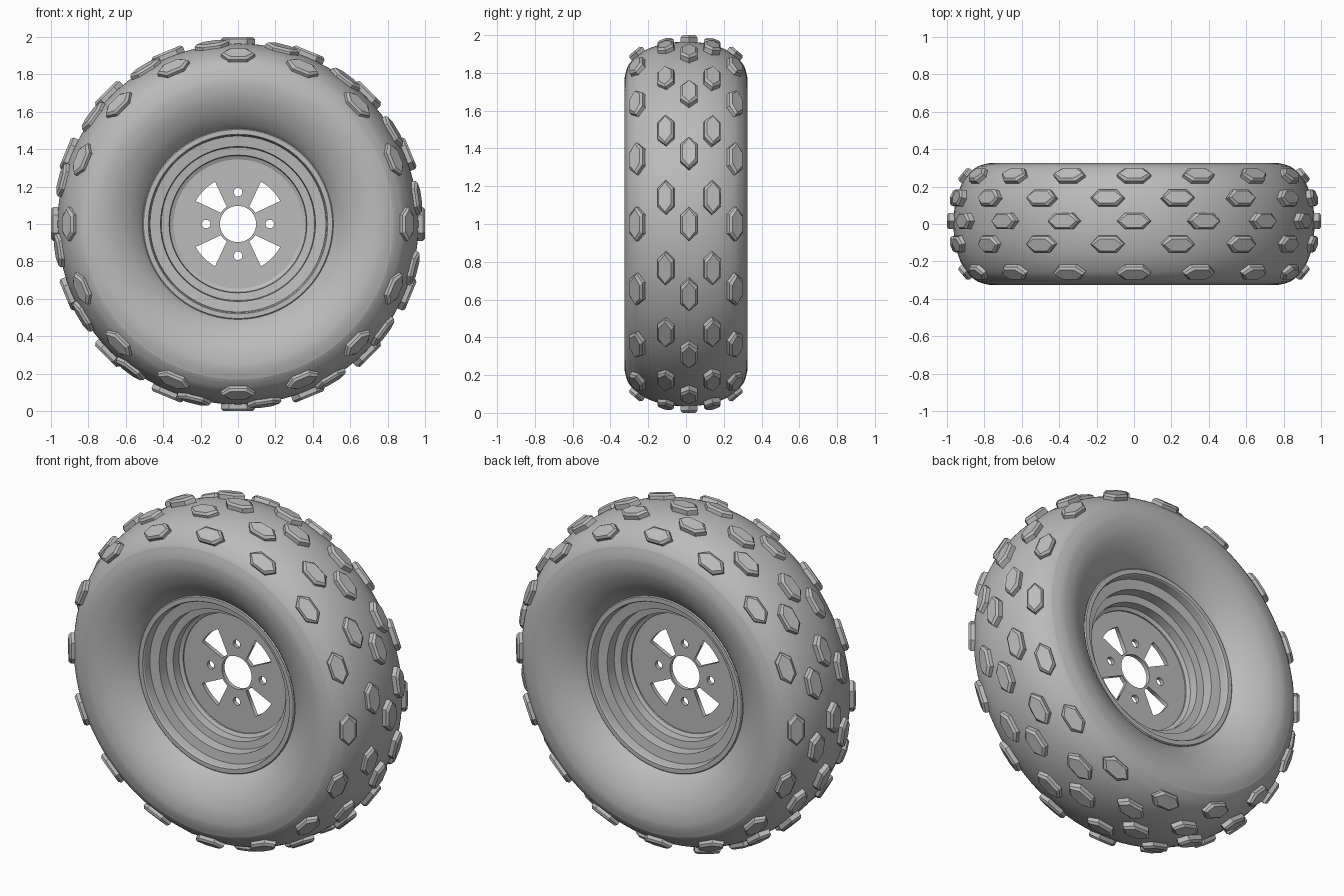
import bpy, bmesh, math
from mathutils import Matrix, Vector

cube = bpy.data.objects.get("Cube")
if cube:
    bpy.data.objects.remove(cube, do_unlink=True)

CENTRE = Vector((0, 0, 1))
SEGMENTS = 96

grey = bpy.data.materials.new("plain_grey")
grey.use_nodes = True
grey.diffuse_color = (0.5, 0.5, 0.5, 1)
grey.node_tree.nodes["Principled BSDF"].inputs["Base Color"].default_value = (0.5, 0.5, 0.5, 1)


def finish(name, bm, smooth_angle=None):
    """Turn a bmesh into a named object, optionally smooth shaded."""
    mesh = bpy.data.meshes.new(name)
    bm.to_mesh(mesh)
    bm.free()
    mesh.materials.append(grey)
    obj = bpy.data.objects.new(name, mesh)
    bpy.context.collection.objects.link(obj)
    obj.location = CENTRE
    if smooth_angle:
        bpy.ops.object.select_all(action="DESELECT")
        obj.select_set(True)
        bpy.context.view_layer.objects.active = obj
        bpy.ops.object.shade_smooth_by_angle(angle=math.radians(smooth_angle))
    return obj


def spline(points, steps=4):
    """Catmull-Rom curve through (y, radius) points."""
    pts = [Vector(p) for p in points]
    pts = [2 * pts[0] - pts[1]] + pts + [2 * pts[-1] - pts[-2]]
    out = []
    for a, b, c, d in zip(pts, pts[1:], pts[2:], pts[3:]):
        for i in range(steps):
            t = i / steps
            out.append(0.5 * (2 * b + (c - a) * t + (2 * a - 5 * b + 4 * c - d) * t**2
                              + (3 * b - a - 3 * c + d) * t**3))
    return out + [pts[-2]]


def lathe(name, profile, smooth_angle):
    """Revolve a (y, radius) profile around the y axis."""
    bm = bmesh.new()
    rings = []
    for y, r in profile:
        rings.append([bm.verts.new((r * math.cos(k * math.tau / SEGMENTS), y,
                                    r * math.sin(k * math.tau / SEGMENTS)))
                      for k in range(SEGMENTS)])
    for a, b in zip(rings, rings[1:]):
        for k in range(SEGMENTS):
            n = (k + 1) % SEGMENTS
            bm.faces.new((a[k], a[n], b[n], b[k]))
    return finish(name, bm, smooth_angle)


def mirrored(half):
    """Complete a half profile that starts at or beyond y = 0."""
    return [(-y, r) for y, r in reversed(half) if y > 0] + list(half)


# Tyre: rounded tread band and two bulging sidewalls
tread_half = [(0, .965), (.1, .957), (.19, .932), (.26, .892), (.295, .855), (.31, .832)]
lathe("tread_band", spline(mirrored(tread_half)), 60)
wall = [(.31, .832), (.322, .79), (.326, .75), (.318, .69), (.295, .63),
        (.262, .575), (.222, .53), (.19, .505)]
for side, name in ((1, "left_over_sidewall"), (-1, "front_sidewall")):
    name = "back_sidewall" if side > 0 else name
    points = spline([(side * y, r) for y, r in wall])
    lathe(name, points if side < 0 else points[::-1], 60)

# Rim: stepped drum open at both sides
rim_half = [(.02, .345), (.03, .365), (.08, .368), (.085, .41), (.145, .414),
            (.152, .47), (.198, .475), (.205, .48), (.205, .505), (.2, .51), (.17, .51)]
rim = lathe("stepped_rim", mirrored(rim_half)[::-1], 25)

# Hub plate: a flat disc with centre hole, bolt holes and four slots
curve = bpy.data.curves.new("hub_plate", "CURVE")
curve.dimensions = "2D"
curve.fill_mode = "BOTH"
curve.extrude = 0.012


def outline(points):
    s = curve.splines.new("POLY")
    s.points.add(len(points) - 1)
    for p, (x, y) in zip(s.points, points):
        p.co = (x, y, 0, 1)
    s.use_cyclic_u = True


def arc(radius, start, end, count, cx=0.0, cy=0.0):
    angles = [math.radians(start + (end - start) * i / count) for i in range(count + 1)]
    return [(cx + radius * math.cos(a), cy + radius * math.sin(a)) for a in angles]


outline(arc(.366, 0, 360, SEGMENTS)[:-1])
outline(arc(.097, 0, 360, 40)[:-1])
for quarter in range(4):
    turn = 90 * quarter
    a = math.radians(turn)
    outline(arc(.023, 0, 360, 20, .17 * math.cos(a), .17 * math.sin(a))[:-1])
    outline(arc(.257, turn + 28.5, turn + 61.5, 8) + arc(.11, turn + 57, turn + 33, 4))
plate = bpy.data.objects.new("hub_plate", curve)
curve.materials.append(grey)
bpy.context.collection.objects.link(plate)
plate.location = CENTRE
plate.rotation_euler.x = math.pi / 2
bpy.ops.object.select_all(action="DESELECT")
plate.select_set(True)
bpy.context.view_layer.objects.active = plate
bpy.ops.object.convert(target="MESH")


# Tread knobs: long chamfered hexagons, sixteen to a row
def hexagon(length, width, tip):
    l, w = length / 2, width / 2
    return [(l, 0), (l - tip, w), (tip - l, w), (-l, 0), (tip - l, -w), (l - tip, -w)]


def knob_row(name, y, radius, tilt, phase):
    bm = bmesh.new()
    levels = [(-.06, 0), (-.012, 0), (0, .02)]
    for k in range(16):
        spin = Matrix.Rotation(math.radians(90 - phase - 22.5 * k), 4, "Y")
        place = (spin @ Matrix.Translation((0, y, radius))
                 @ Matrix.Rotation(math.radians(-tilt), 4, "X"))
        rings = [[bm.verts.new(place @ Vector((px, py, h)))
                  for px, py in hexagon(.182 - inset * 1.15, .088 - inset, .042)]
                 for h, inset in levels]
        for a, b in zip(rings, rings[1:]):
            for i in range(6):
                n = (i + 1) % 6
                bm.faces.new((a[i], a[n], b[n], b[i]))
        bm.faces.new(rings[-1])
    finish(name, bm)


SHIFT = 0.016
knob_row("centre_knobs", SHIFT, 1.0, 0, 0)
for side, word in ((-1, "front"), (1, "back")):
    knob_row(word + "_middle_knobs", SHIFT + side * .128, .982, side * 14, 8.4)
    knob_row(word + "_shoulder_knobs", side * .272, .917, side * 40, 0)
